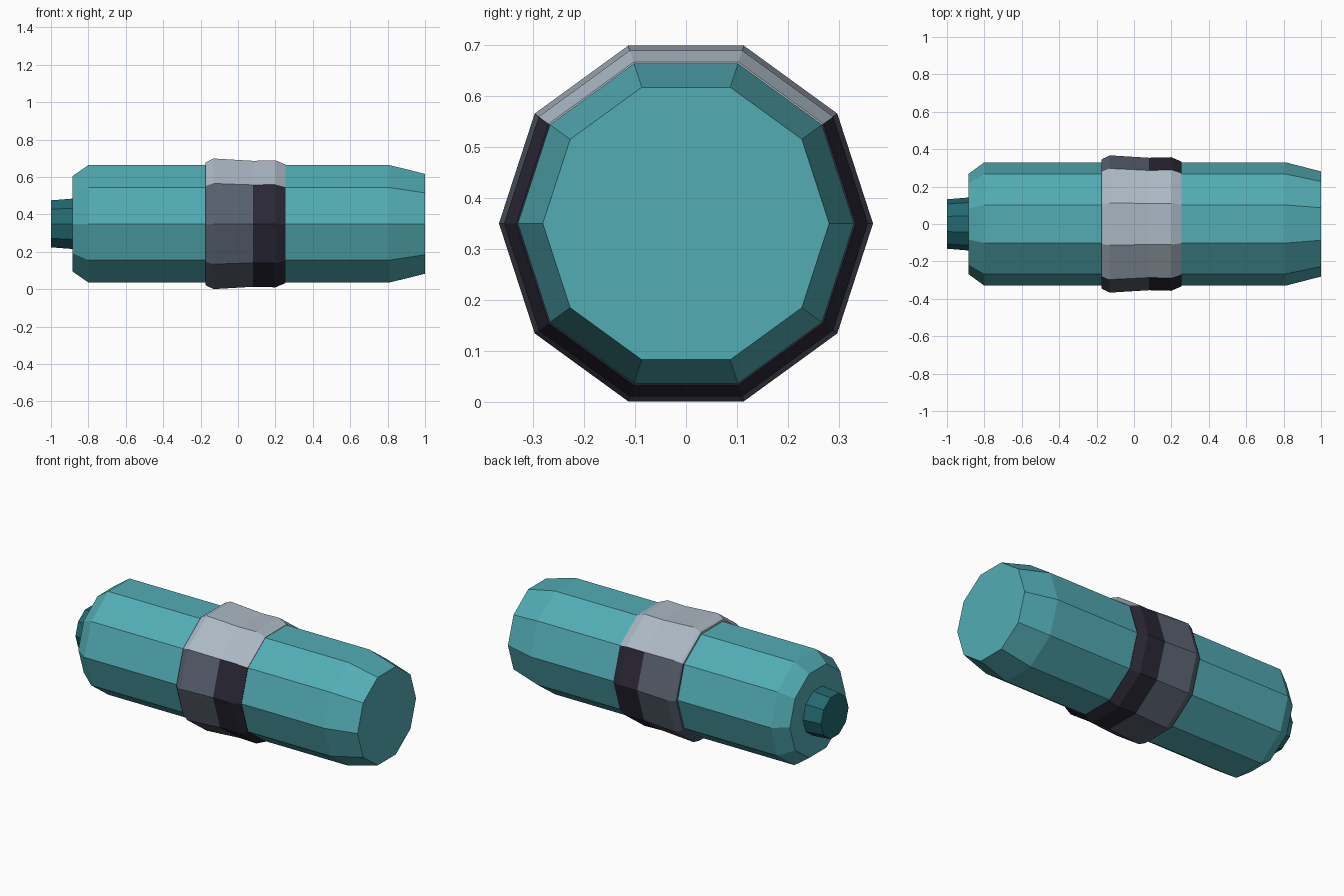
import bpy, bmesh
from math import cos, sin, tau

cube = bpy.data.objects.get("Cube")
if cube:
    bpy.data.objects.remove(cube, do_unlink=True)

SIDES = 10
AXIS_Z = 0.35


def material(name, rgb):
    mat = bpy.data.materials.new(name)
    mat.use_nodes = True
    colour = (*rgb, 1)
    mat.diffuse_color = colour
    mat.node_tree.nodes["Principled BSDF"].inputs["Base Color"].default_value = colour
    return mat


teal = material("teal", (0.084, 0.413, 0.456))
deep_teal = material("deep teal", (0.016, 0.141, 0.162))
light_grey = material("light grey", (0.41, 0.48, 0.55))
slate = material("slate", (0.102, 0.122, 0.162))
dark_plum = material("dark plum", (0.024, 0.021, 0.037))


def lathe(name, profile, mats, rule=None, caps=True):
    """Ten-sided solid around the x axis from (x, radius) pairs."""
    bm = bmesh.new()
    rings = [[bm.verts.new((x, r * cos(tau * i / SIDES), AXIS_Z + r * sin(tau * i / SIDES)))
              for i in range(SIDES)] for x, r in profile]
    for a, b in zip(rings, rings[1:]):
        for i in range(SIDES):
            j = (i + 1) % SIDES
            bm.faces.new((a[i], b[i], b[j], a[j]))
    if caps:
        bm.faces.new(rings[0])
        bm.faces.new(rings[-1])
    bmesh.ops.recalc_face_normals(bm, faces=bm.faces)
    if rule:
        for face in bm.faces:
            face.material_index = rule(face.calc_center_median())
    mesh = bpy.data.meshes.new(name)
    bm.to_mesh(mesh)
    bm.free()
    for mat in mats:
        mesh.materials.append(mat)
    obj = bpy.data.objects.new(name, mesh)
    bpy.context.collection.objects.link(obj)
    return obj


# Main barrel with a short bevel on one end and a long taper on the other
lathe("barrel", [(-0.885, 0.268), (-0.80, 0.33), (0.81, 0.33), (1.0, 0.281)], [teal])

# Small stub on the end
lathe("end_stub", [(-1.0, 0.132), (-0.88, 0.142)], [deep_teal])


# Collar: the three upper sides are light, the rest slate then dark
def collar_colour(c):
    if c.z > AXIS_Z + 0.2:
        return 0
    return 1 if c.x < 0.08 else 2


lathe("collar",
      [(-0.175, 0.325), (-0.175, 0.342), (-0.165, 0.35), (-0.13, 0.367),
       (0.08, 0.354), (0.20, 0.357), (0.255, 0.333), (0.255, 0.325)],
      [light_grey, slate, dark_plum], collar_colour, caps=False)
